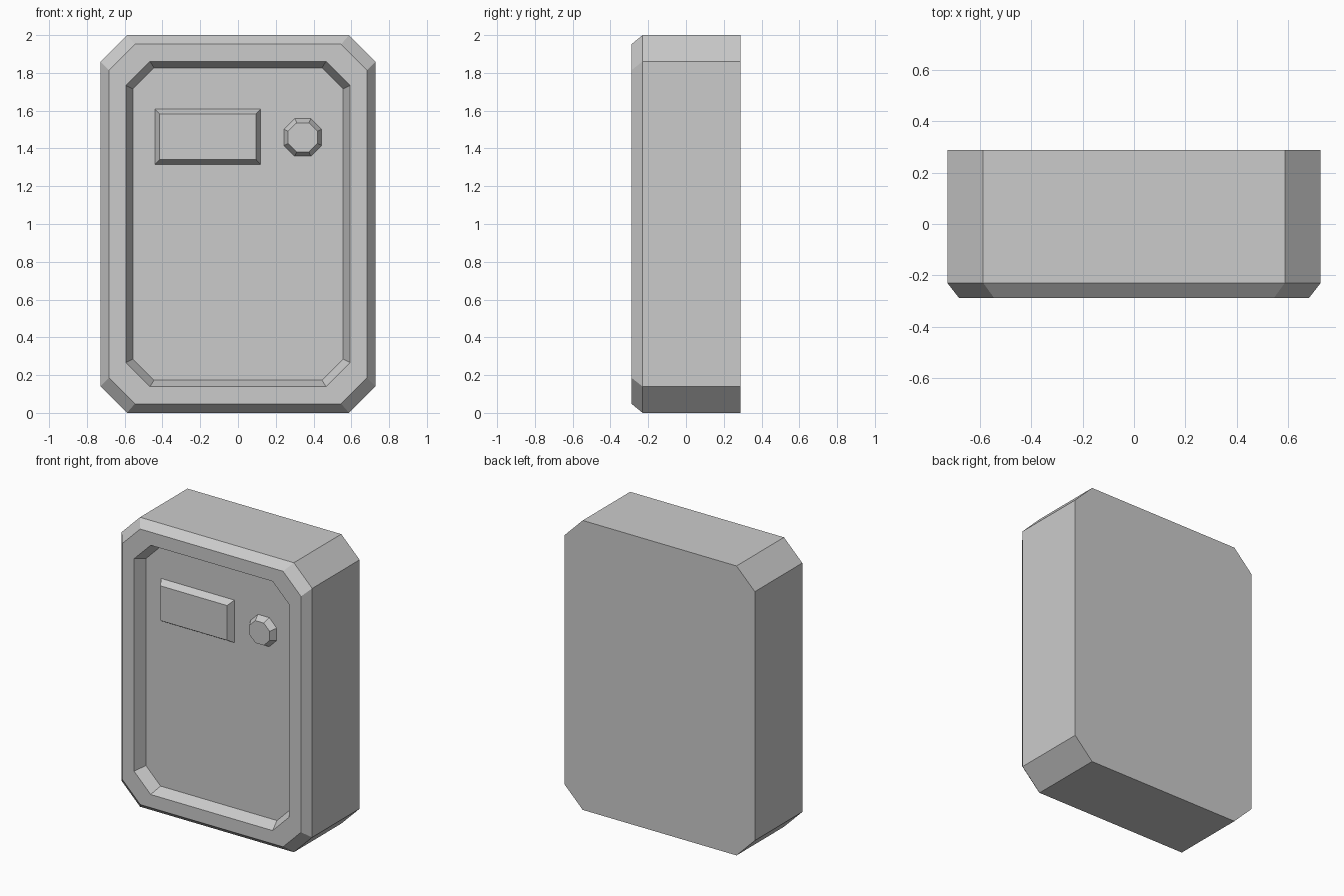
import bpy
import bmesh

cube = bpy.data.objects.get("Cube")
if cube:
    bpy.data.objects.remove(cube, do_unlink=True)

# Single grey material
grey = bpy.data.materials.new("plain grey")
grey.use_nodes = True
colour = (0.6, 0.6, 0.6, 1)
grey.diffuse_color = colour
grey.node_tree.nodes["Principled BSDF"].inputs["Base Color"].default_value = colour


def outline(half_w, half_h, cut):
    """Rectangle around the origin, with corners cut off when cut > 0."""
    points = []
    for sx, sz in ((1, 1), (-1, 1), (-1, -1), (1, -1)):
        side = (sx * half_w, sz * (half_h - cut))
        end = (sx * (half_w - cut), sz * half_h)
        if cut == 0:
            points.append(side)
        else:
            points += [side, end] if sx * sz > 0 else [end, side]
    return points


def loft(name, x, z, rings):
    """Join rings of (half width, half height, corner cut, y) and cap both ends."""
    bm = bmesh.new()
    loops = []
    for half_w, half_h, cut, y in rings:
        loops.append([bm.verts.new((x + px, y, z + pz))
                      for px, pz in outline(half_w, half_h, cut)])
    for a, b in zip(loops, loops[1:]):
        n = len(a)
        for i in range(n):
            j = (i + 1) % n
            bm.faces.new((a[i], a[j], b[j], b[i]))
    bm.faces.new(loops[0])
    bm.faces.new(loops[-1])
    bmesh.ops.recalc_face_normals(bm, faces=bm.faces)
    mesh = bpy.data.meshes.new(name)
    bm.to_mesh(mesh)
    bm.free()
    mesh.materials.append(grey)
    obj = bpy.data.objects.new(name, mesh)
    bpy.context.collection.objects.link(obj)
    return obj


floor_y = -0.21
raised_y = -0.255

# Case: back, bevelled front rim, and recessed panel
loft("case", 0, 1, [
    (0.728, 1.0, 0.14, 0.288),
    (0.728, 1.0, 0.14, -0.23),
    (0.683, 0.952, 0.137, -0.288),
    (0.593, 0.861, 0.127, -0.288),
    (0.557, 0.827, 0.112, floor_y),
])

# Raised display plate
loft("display_plate", -0.16, 1.462, [
    (0.28, 0.147, 0, floor_y + 0.005),
    (0.28, 0.147, 0, floor_y),
    (0.255, 0.12, 0, raised_y),
])

# Eight-sided button
loft("button", 0.343, 1.459, [
    (0.1, 0.1, 0.057, floor_y + 0.005),
    (0.1, 0.1, 0.057, floor_y),
    (0.077, 0.077, 0.045, raised_y),
])
